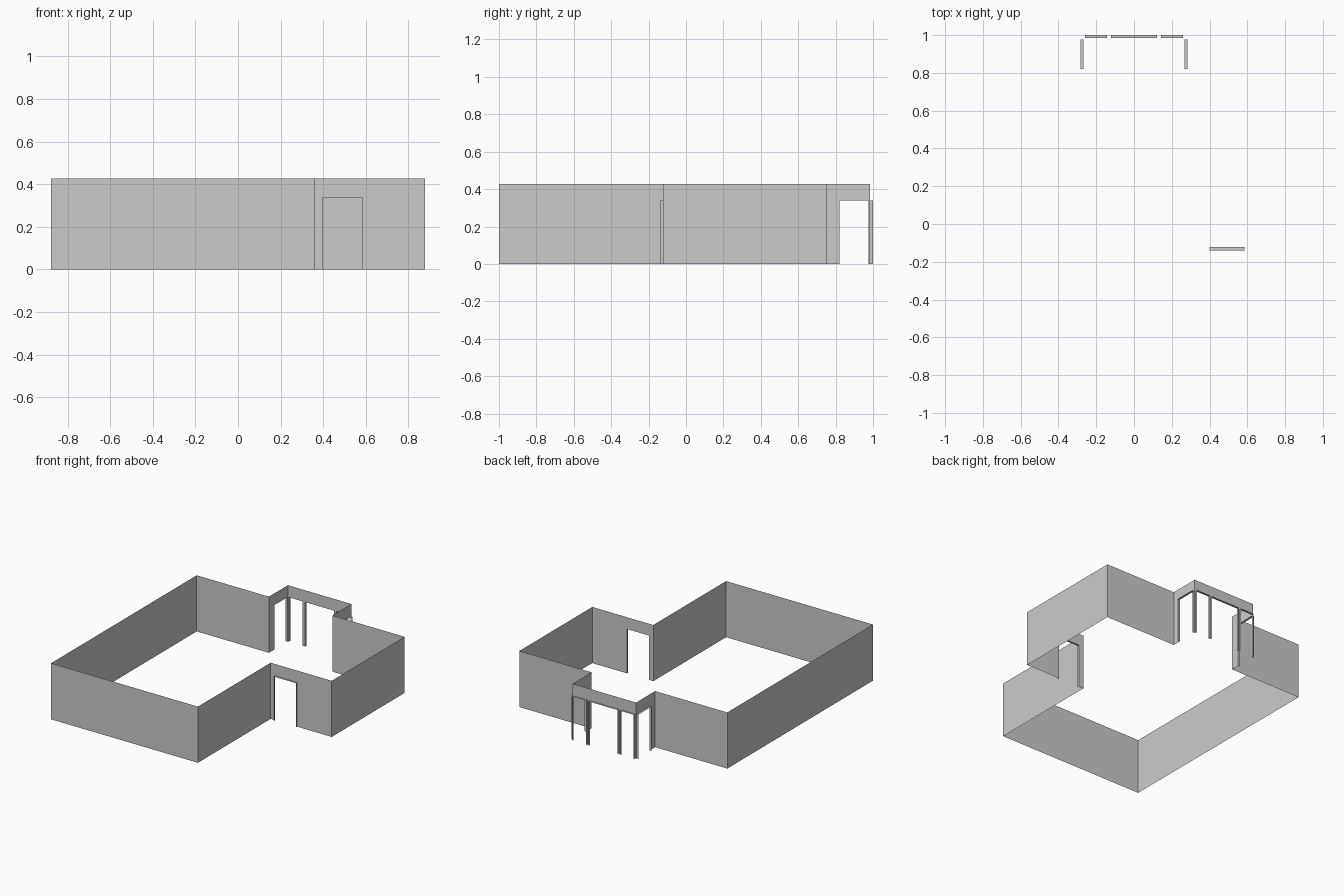
import bpy, bmesh
from mathutils import Vector

if "Cube" in bpy.data.objects:
    bpy.data.objects.remove(bpy.data.objects["Cube"])

H = 0.428        # wall height
DOOR = 0.338     # opening height
REVEAL = 0.016   # depth of opening linings, projecting outward


def make_wall(name, p, q, openings=()):
    """Zero-thickness wall from p to q (counter-clockwise plan) with floor-level
    openings given as (start, end) distances along the wall."""
    p, q = Vector((*p, 0)), Vector((*q, 0))
    along = (q - p).normalized()
    out = Vector((along.y, -along.x, 0)) * REVEAL
    length = (q - p).length

    def at(s, z):
        return p + along * s + Vector((0, 0, z))

    # outline runs along the floor, stepping up and over each opening
    outline = [at(0, 0)]
    linings = []
    for a, b in openings:
        frame = [at(a, 0), at(a, DOOR), at(b, DOOR), at(b, 0)]
        outline += frame
        linings.append(frame)
    outline += [at(length, 0), at(length, H), at(0, H)]

    bm = bmesh.new()
    bm.faces.new([bm.verts.new(v) for v in outline])
    # jambs and head of each opening
    for frame in linings:
        inner = [bm.verts.new(v) for v in frame]
        outer = [bm.verts.new(v + out) for v in frame]
        for i in range(3):
            bm.faces.new((inner[i], inner[i + 1], outer[i + 1], outer[i]))
    bmesh.ops.remove_doubles(bm, verts=bm.verts, dist=1e-5)
    mesh = bpy.data.meshes.new(name)
    bm.to_mesh(mesh)
    bm.free()
    bpy.context.collection.objects.link(bpy.data.objects.new(name, mesh))


X, BACK, STEP_X, STEP_Y = 0.877, 0.755, 0.362, -0.123
BAY_X, BAY_Y = 0.268, 0.984

# main room
make_wall("front_wall", (-X, -1), (STEP_X, -1))
make_wall("step_side_wall", (STEP_X, -1), (STEP_X, STEP_Y))
make_wall("entrance_wall", (STEP_X, STEP_Y), (X, STEP_Y),
          [(0.400 - STEP_X, 0.585 - STEP_X)])
make_wall("right_wall", (X, STEP_Y), (X, BACK))
make_wall("back_wall_right", (X, BACK), (BAY_X, BACK))

# bay with five openings... three at the back, one on each side
side = (0.820 - BACK, 0.977 - BACK)
depth = BAY_Y - BACK
make_wall("bay_right_wall", (BAY_X, BACK), (BAY_X, BAY_Y), [side])
make_wall("bay_back_wall", (BAY_X, BAY_Y), (-BAY_X, BAY_Y),
          [(BAY_X + a, BAY_X + b) for a, b in
           ((-0.259, -0.143), (-0.122, 0.122), (0.143, 0.259))])
make_wall("bay_left_wall", (-BAY_X, BAY_Y), (-BAY_X, BACK),
          [(depth - side[1], depth - side[0])])

# remaining outer walls
make_wall("back_wall_left", (-BAY_X, BACK), (-X, BACK))
make_wall("left_wall", (-X, BACK), (-X, -1))
